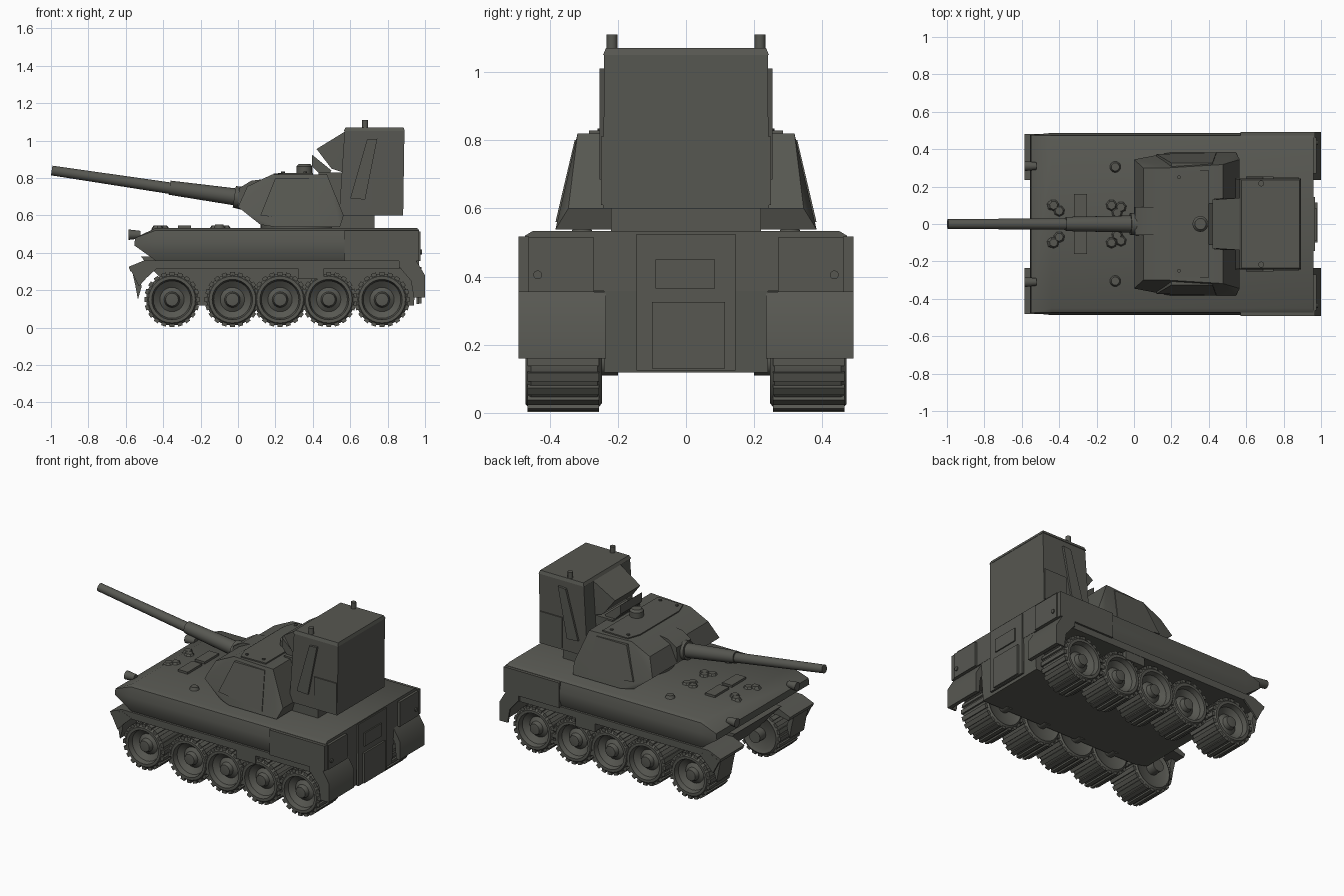
import bpy, bmesh, math
from mathutils import Vector, Matrix

cube = bpy.data.objects.get("Cube")
if cube:
    bpy.data.objects.remove(cube)

steel = bpy.data.materials.new("dark_olive_grey")
steel.use_nodes = True
COLOUR = (0.095, 0.096, 0.083, 1)
steel.diffuse_color = COLOUR
steel.node_tree.nodes["Principled BSDF"].inputs["Base Color"].default_value = COLOUR
parts = []
SIDES = (("left", 1), ("right", -1))


def add_object(name, mesh):
    ob = bpy.data.objects.new(name, mesh)
    bpy.context.scene.collection.objects.link(ob)
    parts.append(ob)
    return ob


def finish(name, bm):
    bmesh.ops.recalc_face_normals(bm, faces=bm.faces)
    mesh = bpy.data.meshes.new(name)
    bm.to_mesh(mesh)
    bm.free()
    mesh.materials.append(steel)
    return add_object(name, mesh)


def prism(name, profile, y0, y1):
    """Extrude an x-z outline from y0 to y1."""
    bm = bmesh.new()
    face = bm.faces.new([bm.verts.new((x, y0, z)) for x, z in profile])
    moved = bmesh.ops.extrude_face_region(bm, geom=[face])["geom"]
    verts = [v for v in moved if isinstance(v, bmesh.types.BMVert)]
    bmesh.ops.translate(bm, verts=verts, vec=(0, y1 - y0, 0))
    return finish(name, bm)


def box(name, x0, x1, y0, y1, z0, z1):
    return prism(name, [(x0, z0), (x1, z0), (x1, z1), (x0, z1)], y0, y1)


def solid(name, points, mirror=True):
    """Convex solid round the points, mirrored across y = 0 if asked."""
    bm = bmesh.new()
    for x, y, z in points:
        bm.verts.new((x, y, z))
        if mirror:
            bm.verts.new((x, -y, z))
    res = bmesh.ops.convex_hull(bm, input=bm.verts)
    loose = set(res["geom_interior"] + res["geom_unused"])
    bmesh.ops.delete(bm, geom=[g for g in loose if isinstance(g, bmesh.types.BMVert)])
    return finish(name, bm)


def tube(name, a, b, r0, r1, n=20):
    a, b = Vector(a), Vector(b)
    turn = (b - a).to_track_quat("Z", "Y").to_matrix().to_4x4()
    bm = bmesh.new()
    bmesh.ops.create_cone(bm, cap_ends=True, segments=n, radius1=r0, radius2=r1,
                          depth=(b - a).length,
                          matrix=Matrix.Translation((a + b) / 2) @ turn)
    return finish(name, bm)


# Upper hull with rolled sides and a wedge nose
section = [(.45, .533), (.472, .52), (.487, .46), (.484, .4), (.465, .358)]
points = [(x, y, z) for x in (-.44, .96) for y, z in section]
solid("upper_hull", points + [(-.55, .475, .48), (-.555, .475, .44)])

# Lower hull tub
prism("lower_hull", [(-.52, .38), (-.3, .14), (-.2, .118), (.94, .118), (.96, .38)], -.24, .24)

# Rear plates
box("rear_centre_plate", .955, .968, -.145, .145, .125, .525)
box("rear_vent", .96, .976, -.09, .085, .365, .45)
box("rear_door", .96, .98, -.1, .115, .13, .325)

# Fenders, mudguards, bins and lamps on both sides
for side, s in SIDES:
    prism(side + "_fender", [(-.585, .325), (-.5, .36), (.9, .36), (.9, .315),
                             (-.49, .315), (-.575, .3)], s * .235, s * .48)
    prism(side + "_rear_mudguard", [(.86, .36), (.955, .355), (1, .28), (1, .16), (.975, .16),
                                    (.965, .26), (.93, .315), (.86, .32)], s * .235, s * .492)
    prism(side + "_mudguard_cheek", [(.87, .35), (.95, .35), (.998, .28), (.998, .16),
                                     (.94, .16), (.925, .25), (.87, .315)], s * .48, s * .492)
    prism(side + "_front_flap", [(-.57, .32), (-.54, .32), (-.515, .22), (-.535, .15), (-.55, .23)],
          s * .3, s * .45)
    prism(side + "_front_cheek", [(-.575, .31), (-.5, .35), (-.43, .32), (-.49, .265), (-.53, .22)],
          s * .47, s * .481)
    box(side + "_storage_plate", .57, .968, s * .46, s * .492, .355, .518)
    box(side + "_tail_box", .95, .976, s * .27, s * .462, .355, .515)
    tube(side + "_tail_lamp", (.97, s * .435, .405), (.983, s * .435, .405), .013, .013, 12)
    box(side + "_step_box", .32, .46, s * .4, s * .478, .26, .33)
    tube(side + "_headlamp", (-.585, s * .31, .497), (-.52, s * .31, .497), .028, .02, 14)
    tube(side + "_headlamp_bracket", (-.535, s * .31, .45), (-.535, s * .31, .49), .012, .012, 8)
    tube(side + "_deck_cap", (-.1, s * .305, .525), (-.1, s * .305, .552), .033, .022, 14)
    box(side + "_deck_hatch", -.32, -.25, s * .015, s * .16, .525, .547)
    for i, (x, y) in enumerate([(-.07, .09), (-.12, .1), (-.09, .06), (-.43, .1), (-.4, .07)]):
        tube(f"{side}_deck_fitting_{i}", (x, s * y, .525), (x, s * y, .545), .036, .022, 7)


# Wheel: lathed tyre and dished rim, with tread lugs
def make_wheel():
    outline = [(0, -.1), (.1, -.1), (.122, -.113), (.139, -.1), (.139, .095), (.125, .111),
               (.108, .111), (.1, .08), (.065, .055), (.042, .07), (.034, .098), (0, .102)]
    bm = bmesh.new()
    verts = [bm.verts.new((r, y, 0)) for r, y in outline]
    edges = [bm.edges.new(pair) for pair in zip(verts, verts[1:])]
    bmesh.ops.spin(bm, geom=verts + edges, cent=(0, 0, 0), axis=(0, 1, 0),
                   angle=math.tau, steps=28, use_duplicate=False)
    bmesh.ops.remove_doubles(bm, verts=bm.verts, dist=.0005)
    count = 20
    for i in range(count):
        place = (Matrix.Rotation(math.tau * i / count, 4, "Y") @ Matrix.Translation((0, 0, .138))
                 @ Matrix.Diagonal((.026, .21, .02, 1)))
        bmesh.ops.create_cube(bm, size=1, matrix=place)
    return finish("wheel", bm)


master = make_wheel()
mesh = master.data
parts.remove(master)
bpy.data.objects.remove(master)
for side, s in SIDES:
    for i, x in enumerate((-.353, -.03, .225, .485, .77)):
        wheel = add_object(f"{side}_wheel_{i + 1}", mesh)
        wheel.location = (x, s * .36, .15)
        wheel.rotation_euler.z = 0 if s > 0 else math.pi
        tube(f"{side}_axle_{i + 1}", (x, s * .2, .15), (x, s * .28, .15), .04, .04, 12)

# Turret body, ring and roof plate
tube("turret_ring", (.32, 0, .52), (.32, 0, .56), .2, .2, 32)
solid("turret", [(.0, .345, .645), (.05, .3, .755), (.12, .36, .55), (.2, .383, .538),
                 (.545, .383, .538), (.565, .345, .6), (.18, .3, .818), (.475, .318, .82)])
solid("turret_roof_plate", [(.19, .2, .812), (.22, .285, .812), (.4, .285, .815),
                            (.19, .2, .825), (.22, .285, .825), (.4, .285, .828)])
for side, s in SIDES:
    outline = [(.12, .6), (.2, .8), (.42, .8), (.44, .56)]
    solid(side + "_cheek_plate", [(x, s * (.383 - .235 * (z - .538) + d), z)
                                  for x, z in outline for d in (-.02, .005)], False)
    for x in (.24, .36):
        tube(f"{side}_roof_bolt_{x}", (x, s * .25, .82), (x, s * .25, .834), .01, .01, 8)

# Cupola
tube("cupola", (.355, 0, .81), (.355, 0, .862), .042, .042)
tube("cupola_cap", (.355, 0, .862), (.355, 0, .876), .042, .03)

# Gun
prism("mantlet", [(-.0, .65), (.15, .6), (.18, .8), (.07, .785), (.005, .745)], -.06, .09)
tube("gun_collar", (-.02, 0, .699), (.08, 0, .684), .058, .066)
tube("gun_sleeve", (-.365, 0, .748), (.05, 0, .69), .038, .047)
tube("gun_barrel", (-.996, 0, .84), (-.34, 0, .742), .026, .031)

# Tall cabin behind the turret
box("cabin_base", .5, .73, -.22, .22, .52, .62)
solid("cabin", [(.54, .243, .6), (.883, .243, .6), (.57, .238, 1.055), (.89, .24, 1.055)])
solid("cabin_roof", [(.565, .243, 1.05), (.892, .243, 1.05), (.575, .235, 1.07), (.885, .235, 1.07)])
box("cabin_front_block", .43, .57, -.14, .14, .6, .83)
solid("visor_hood", [(.575, .14, 1.05), (.42, .13, .955), (.5, .14, .85), (.56, .14, .83)])
solid("visor_flap", [(.395, .11, .925), (.395, .11, .865), (.465, .12, .79), (.5, .12, .84)])
for side, s in SIDES:
    prism(side + "_cabin_side_plate", [(.6, .69), (.68, .685), (.745, 1.01), (.69, 1.005)],
          s * .235, s * .254)
    box(side + "_cabin_lower_panel", .72, .882, s * .235, s * .249, .61, .81)
    tube(side + "_roof_post", (.68, s * .217, 1.05), (.68, s * .217, 1.11), .016, .016, 12)

# Smooth shading with sharp edges kept
bpy.ops.object.select_all(action="DESELECT")
for ob in parts:
    ob.select_set(True)
bpy.context.view_layer.objects.active = parts[0]
bpy.ops.object.shade_smooth_by_angle(angle=math.radians(35))
